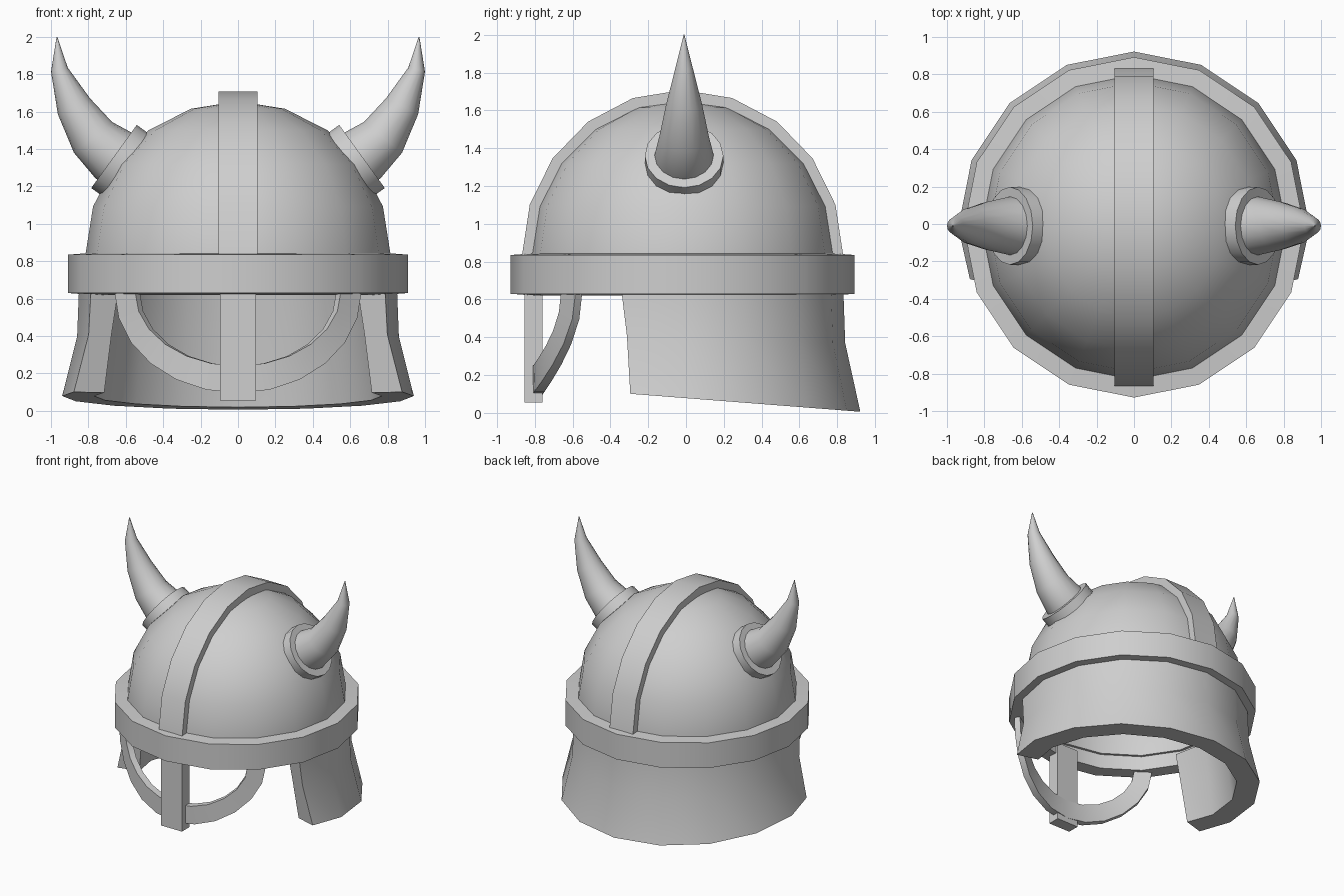
import bpy, bmesh
from math import sin, cos, pi, radians, sqrt
from mathutils import Vector

if "Cube" in bpy.data.objects:
    bpy.data.objects.remove(bpy.data.objects["Cube"])

GREY = (0.62, 0.62, 0.62, 1)
metal = bpy.data.materials.new("plain_grey")
metal.use_nodes = True
metal.diffuse_color = GREY
metal.node_tree.nodes["Principled BSDF"].inputs["Base Color"].default_value = GREY

CY = -0.018      # centre of the bowl in y
RIM = 0.84       # height where the bowl meets the band


def loft(name, rings, loop=False, angle=35):
    """Bridge closed rings of points; cap the ends unless they loop."""
    bm = bmesh.new()
    vs = [[bm.verts.new(p) for p in ring] for ring in rings]
    n = len(vs[0])
    for i in range(len(vs) if loop else len(vs) - 1):
        a, b = vs[i], vs[(i + 1) % len(vs)]
        for j in range(n):
            k = (j + 1) % n
            bm.faces.new((a[j], a[k], b[k], b[j]))
    if not loop:
        bm.faces.new(vs[0])
        bm.faces.new(vs[-1])
    bmesh.ops.remove_doubles(bm, verts=bm.verts, dist=0.0005)
    bmesh.ops.recalc_face_normals(bm, faces=bm.faces)
    mesh = bpy.data.meshes.new(name)
    bm.to_mesh(mesh)
    bm.free()
    mesh.materials.append(metal)
    ob = bpy.data.objects.new(name, mesh)
    bpy.context.collection.objects.link(ob)
    bpy.ops.object.select_all(action='DESELECT')
    ob.select_set(True)
    bpy.context.view_layer.objects.active = ob
    bpy.ops.object.shade_smooth_by_angle(angle=radians(angle))


def level(r, z, sides=16):
    """Horizontal polygon around the bowl's axis."""
    return [(r * cos(2 * pi * i / sides), CY + r * sin(2 * pi * i / sides), z)
            for i in range(sides)]


def disc(centre, axis, r, sides=16):
    """Polygon in the plane square to an axis lying in xz."""
    side = Vector((0, 1, 0))
    up = Vector(axis).normalized().cross(side)
    return [Vector(centre) + r * (cos(t) * side + sin(t) * up)
            for t in (2 * pi * i / sides for i in range(sides))]


def shell(r):
    """Half sphere from just under the rim to the crown."""
    rings = [level(r, 0.735)]
    rings += [level(r * cos(i * pi / 10), RIM + r * sin(i * pi / 10)) for i in range(5)]
    return rings + [level(0.0001, RIM + r)]


# Bowl: hollow half sphere, inner shell joined to outer shell at the rim
loft("bowl", shell(0.76)[::-1] + shell(0.815))

# Brow band
loft("brow_band", [level(0.91, 0.63), level(0.91, 0.835), level(0.78, 0.845), level(0.78, 0.62)], loop=True)

# Crest strip over the bowl from front to back
crest = []
for i in range(11):
    t = pi * i / 10
    crest.append([(x, CY - 0.968 * r * cos(t), RIM - 0.01 + r * sin(t))
                  for x, r in ((-0.105, 0.8), (-0.105, 0.878), (0.105, 0.878), (0.105, 0.8))])
loft("crest_strip", crest)

# Neck guard: flared wall round the back; its free ends lean back at the bottom
PROFILE = ((0.85, 0), (0.86, 0.45), (0.94, 1), (0.77, 1), (0.73, 0.45), (0.69, 0))
guard = []
for i in range(11):
    section = []
    for r, drop in PROFILE:
        lean = {0: 5 * drop, 10: -5 * drop}.get(i, 0)
        t = radians(22.5 * (i - 1) + lean)
        if lean:
            r -= 0.02 * drop
        y = CY + r * sin(t)
        hem = 0.078 * (1 - y)
        section.append((r * cos(t), y, 0.66 + (hem - 0.66) * drop))
    guard.append(section)
loft("neck_guard", guard)

# Eye guard: bowed U-shaped strip under the band
eye = []
for i in range(13):
    t = pi * i / 12
    section = []
    for a, d, depth in ((0.66, 0.54, 0), (0.55, 0.395, 0), (0.525, 0.395, 0.055), (0.635, 0.54, 0.055)):
        x = -a * cos(t)
        section.append((x, 0.245 - sqrt(1.06 ** 2 - x * x) + depth, 0.635 - d * sin(t)))
    eye.append(section)
loft("eye_guard", eye)

# Nose bar
loft("nose_bar", [[(x, y, z) for x, y in ((-0.095, -0.855), (0.095, -0.855), (0.095, -0.76), (-0.095, -0.76))]
                  for z in (0.055, 0.7)])

# Horns and their collars
PATH = [(0.6, 1.325, 0.157), (0.665, 1.365, 0.156), (0.775, 1.462, 0.131),
        (0.877, 1.628, 0.096), (0.955, 1.824, 0.046), (0.968, 2.0, 0.002)]
for side, label in ((1, "left"), (-1, "right")):
    points = [Vector((side * x, -0.01, z)) for x, z, r in PATH]
    rings = []
    for i, p in enumerate(points):
        axis = points[min(i + 1, len(points) - 1)] - points[max(i - 1, 0)]
        rings.append(disc(p, axis, PATH[i][2]))
    loft(label + "_horn", rings, angle=45)
    axis = Vector((side * 0.81, 0, 0.585))
    outer = Vector((side * 0.663, -0.01, 1.36))
    loft(label + "_horn_collar", [disc(outer - axis * 0.1, axis, 0.208), disc(outer, axis, 0.208)])
